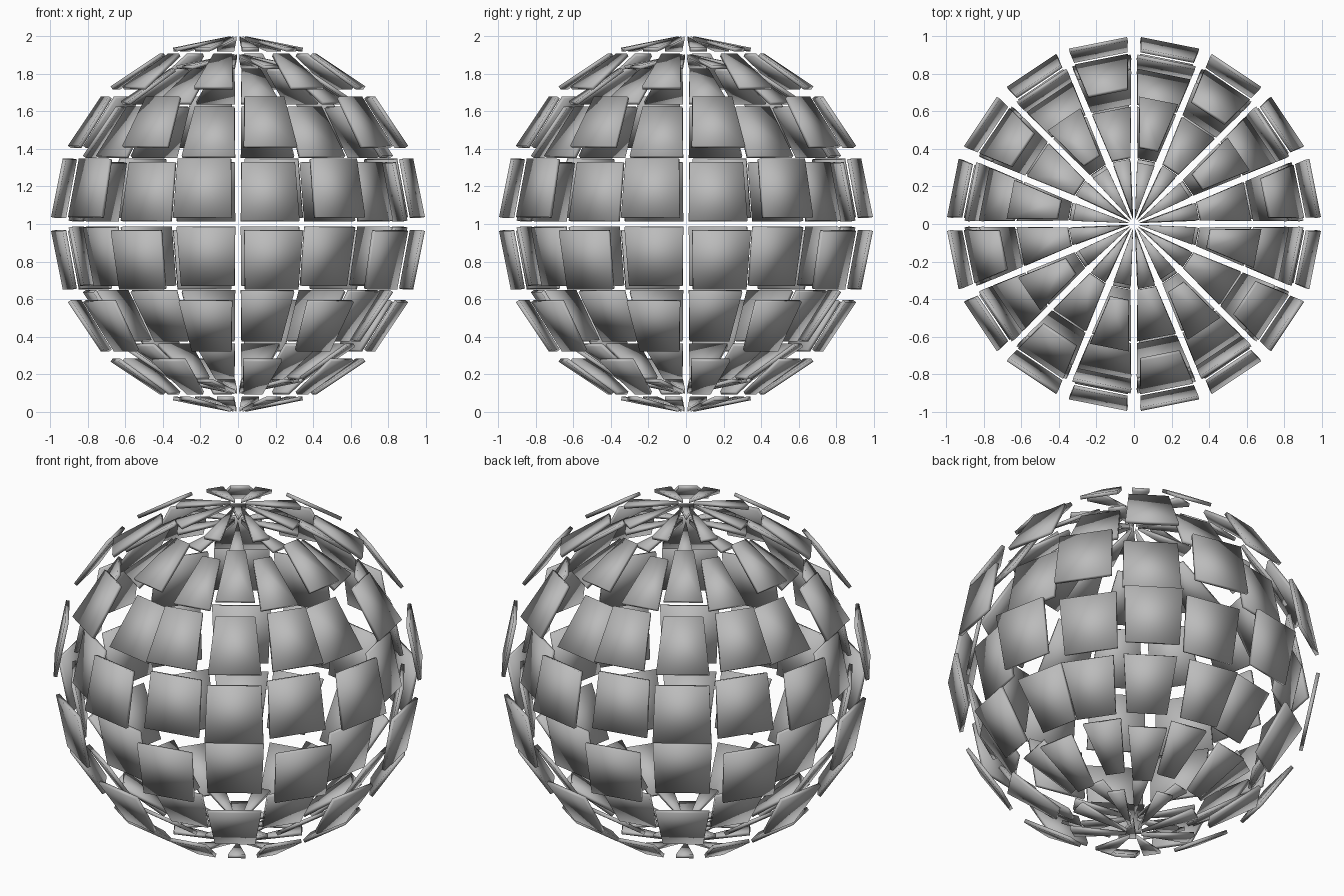
import bpy
import bmesh
import math

SECTORS, RINGS = 16, 8
RADIUS = 0.91       # sphere through the recessed panels
GAP = 0.027         # how far each corner is drawn in
RAISE = 0.097       # outward step of the raised panels
THICKNESS = 0.02

if "Cube" in bpy.data.objects:
    bpy.data.objects.remove(bpy.data.objects["Cube"])

grey = bpy.data.materials.new("plain_grey")
grey.use_nodes = True
colour = (0.5, 0.5, 0.5, 1)
grey.diffuse_color = colour
grey.node_tree.nodes["Principled BSDF"].inputs["Base Color"].default_value = colour


def checker(face):
    """Which of the two alternating panel sets a sphere face belongs to."""
    c = face.calc_center_median()
    sector = int((math.atan2(c.y, c.x) % math.tau) / math.tau * SECTORS)
    ring = int(math.acos(c.z / c.length) / math.pi * RINGS)
    return (sector + ring) % 2


def panel_set(name, parity, push):
    bm = bmesh.new()
    bmesh.ops.create_uvsphere(bm, u_segments=SECTORS, v_segments=RINGS, radius=RADIUS)
    bm.normal_update()
    # Keep every other face of the checkerboard
    others = [f for f in bm.faces if checker(f) != parity]
    bmesh.ops.delete(bm, geom=others, context='FACES')
    # Shrink each panel and drop the border around it
    rim = bmesh.ops.inset_individual(bm, faces=bm.faces[:], thickness=GAP,
                                     use_even_offset=False)["faces"]
    bmesh.ops.delete(bm, geom=rim, context='FACES')
    bm.normal_update()
    # Push panels out along their own direction
    for f in bm.faces:
        f.smooth = True
        offset = f.normal * push
        for v in f.verts:
            v.co += offset
    mesh = bpy.data.meshes.new(name)
    bm.to_mesh(mesh)
    bm.free()
    mesh.materials.append(grey)
    obj = bpy.data.objects.new(name, mesh)
    obj.location.z = 1
    bpy.context.collection.objects.link(obj)
    # Panel thickness, grown inward
    solid = obj.modifiers.new("thickness", 'SOLIDIFY')
    solid.thickness = THICKNESS
    solid.offset = -1


panel_set("raised_panels", 0, RAISE)
panel_set("recessed_panels", 1, 0)
